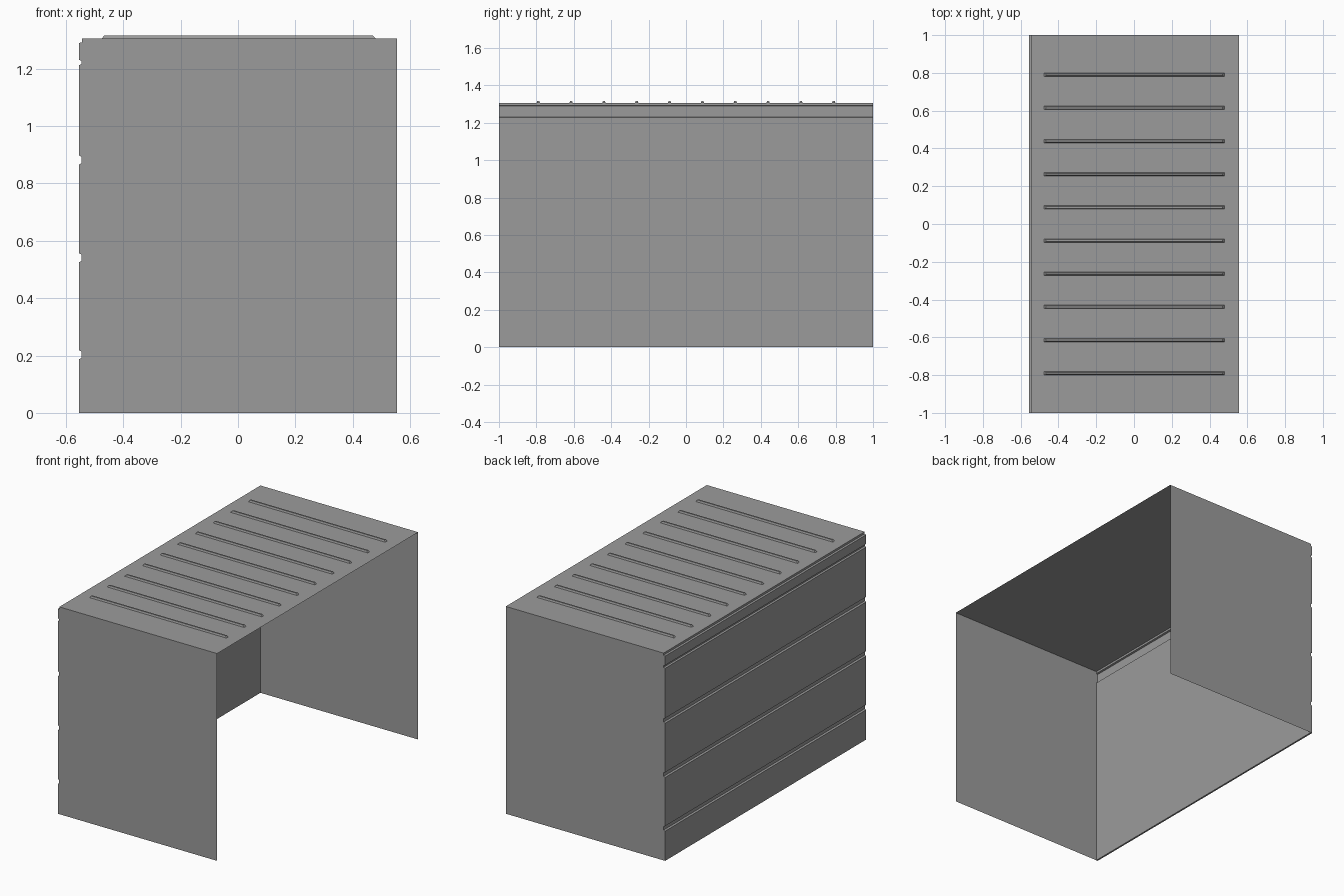
import bpy
import bmesh
from mathutils import Vector

cube = bpy.data.objects.get("Cube")
if cube:
    bpy.data.objects.remove(cube, do_unlink=True)

metal = bpy.data.materials.new("plain grey")
metal.use_nodes = True
grey = (0.33, 0.33, 0.33, 1)
metal.diffuse_color = grey
metal.node_tree.nodes["Principled BSDF"].inputs["Base Color"].default_value = grey

INNER, OUTER, OPEN_SIDE = -0.544, -0.555, 0.555
ROOF, TRIM_LOW, TRIM_HIGH = 1.305, 1.231, 1.292


def finish(name, bm):
    mesh = bpy.data.meshes.new(name)
    bm.to_mesh(mesh)
    bm.free()
    mesh.materials.append(metal)
    obj = bpy.data.objects.new(name, mesh)
    bpy.context.collection.objects.link(obj)
    return obj


def sweep(name, start, offset, closed=False, caps=False):
    """Sweep a line of points along an offset into a sheet or a solid."""
    bm = bmesh.new()
    a = [bm.verts.new(p) for p in start]
    b = [bm.verts.new(Vector(p) + Vector(offset)) for p in start]
    count = len(a)
    for i in range(count if closed else count - 1):
        j = (i + 1) % count
        bm.faces.new((a[i], a[j], b[j], b[i]))
    if caps:
        bm.faces.new(a[::-1])
        bm.faces.new(b)
    bmesh.ops.recalc_face_normals(bm, faces=bm.faces)
    return finish(name, bm)


# Thin end walls and roof, open below and on one long side
sweep("walls_and_roof",
      [(INNER, -1, 0), (INNER, -1, ROOF), (INNER, 1, ROOF), (INNER, 1, 0)],
      (OPEN_SIDE - INNER, 0, 0))

# Long side panel with horizontal chamfered grooves
groove_floor = INNER - 0.001
profile = [(INNER, -1, 0), (OUTER, -1, 0)]
for z in (0.203, 0.541, 0.882):
    profile += [(OUTER, -1, z - 0.016), (groove_floor, -1, z - 0.011),
                (groove_floor, -1, z + 0.011), (OUTER, -1, z + 0.016)]
profile += [(OUTER, -1, 1.212), (groove_floor, -1, 1.216),
            (groove_floor, -1, TRIM_LOW - 0.004), (INNER, -1, TRIM_LOW - 0.004)]
sweep("grooved_side_panel", profile, (0, 2, 0), closed=True, caps=True)

# Hollow trim channel under the roof edge
sweep("top_trim",
      [(INNER, -1, TRIM_LOW - 0.004), (OUTER, -1, TRIM_LOW),
       (OUTER, -1, TRIM_HIGH - 0.003), (INNER, -1, TRIM_HIGH),
       (INNER, -1, ROOF)],
      (0, 2, 0), caps=True)

# Raised ribs across the roof, with sloped ends
for i in range(10):
    y = -0.79 + i * 1.58 / 9
    bm = bmesh.new()
    bmesh.ops.create_cube(bm, size=1)
    for v in bm.verts:
        top = v.co.z > 0
        v.co.x = 0.002 + v.co.x * (0.935 if top else 0.955)
        v.co.y = y + v.co.y * (0.010 if top else 0.018)
        v.co.z = ROOF + (0.011 if top else 0)
    finish(f"roof_rib_{i + 1}", bm)
